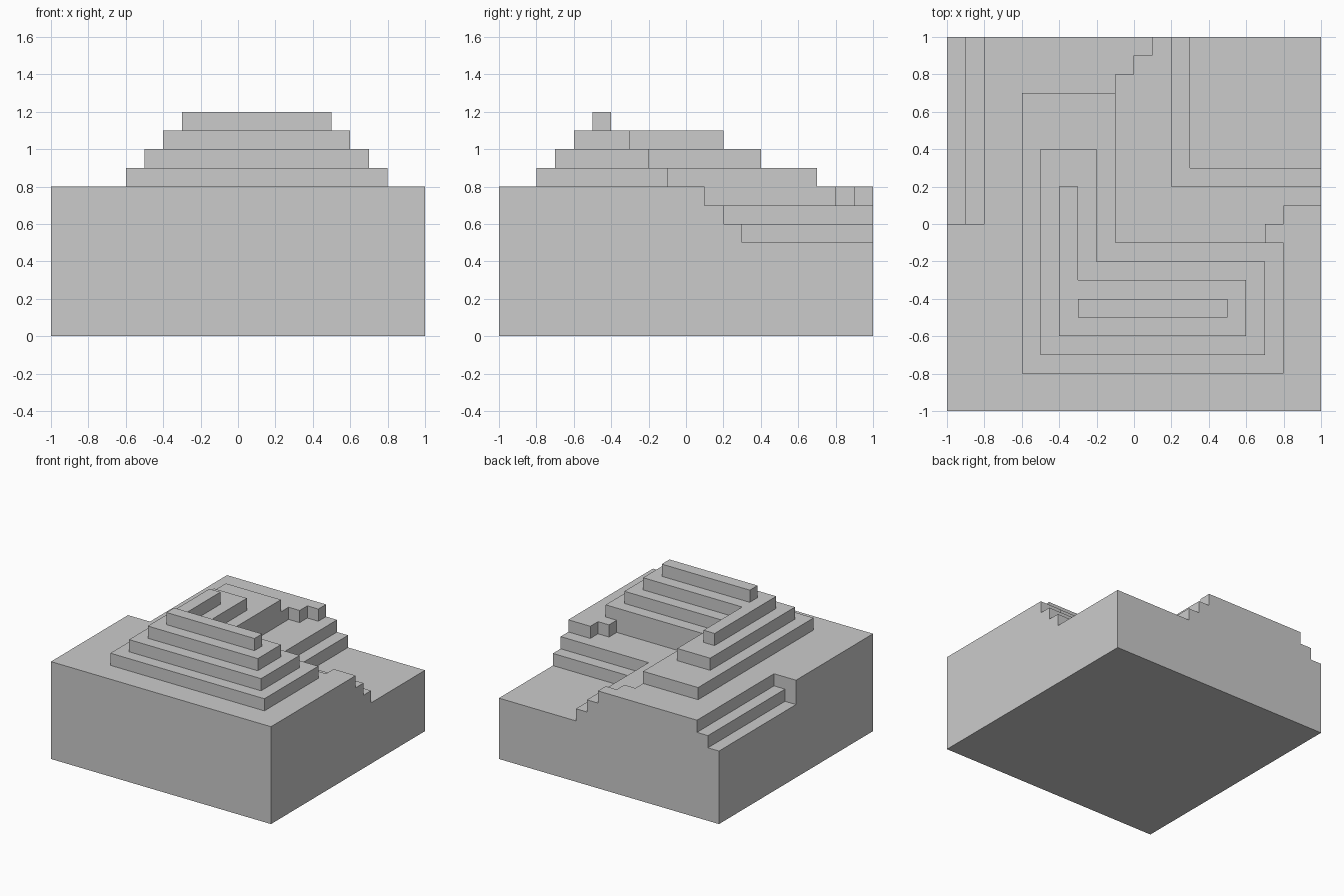
import bpy, bmesh, math

if "Cube" in bpy.data.objects:
    bpy.data.objects.remove(bpy.data.objects["Cube"])

STEP = 0.1
# Each terrace: union of rectangles (x0, y0, x1, y1) raised one more step
TERRACES = [
    # ground around the sunken back-right corner: z 0.6, 0.7, 0.8
    [(-1, -1, .3, 1), (-1, -1, 1, .3)],
    [(-.9, -1, .2, 1), (-1, -1, 1, 0), (-.9, -1, 1, .2)],
    [(-.8, -1, -.1, 1), (-1, -1, 1, -.1), (-1, -1, -.1, 0), (.7, -1, 1, 0),
     (.8, -1, 1, .1), (-.1, .8, 0, 1), (-.1, .9, .1, 1)],
    # L-shaped stepped hill: z 0.9, 1.0, 1.1
    [(-.6, -.8, .8, -.1), (-.6, -.8, -.1, .7)],
    [(-.5, -.7, .7, -.2), (-.5, -.7, -.2, .4)],
    [(-.4, -.6, .6, -.3), (-.4, -.6, -.3, .2)],
    # ridge on top: z 1.2
    [(-.3, -.5, .5, -.4)],
]


def inside(p, rects):
    return any(x0 < p.x < x1 and y0 < p.y < y1 for x0, y0, x1, y1 in rects)


def raise_region(bm, z, rects):
    """Extrude the flat cells at height z that lie inside the rectangles."""
    cells = []
    for f in bm.faces:
        flat = all(abs(v.co.z - z) < 1e-4 for v in f.verts)
        if flat and inside(f.calc_center_median(), rects):
            cells.append(f)
    ext = bmesh.ops.extrude_face_region(bm, geom=cells)["geom"]
    old = [f for f in cells if f.is_valid]
    if old:
        bmesh.ops.delete(bm, geom=old, context='FACES')
    verts = [g for g in ext if isinstance(g, bmesh.types.BMVert)]
    bmesh.ops.translate(bm, vec=(0, 0, STEP), verts=verts)


bm = bmesh.new()
# Base block, gridded on top
bmesh.ops.create_grid(bm, x_segments=20, y_segments=20, size=1)
bmesh.ops.translate(bm, vec=(0, 0, .5), verts=bm.verts[:])
rim = [e for e in bm.edges if e.is_boundary]
skirt = bmesh.ops.extrude_edge_only(bm, edges=rim)["geom"]
for v in (g for g in skirt if isinstance(g, bmesh.types.BMVert)):
    v.co.z = 0
bmesh.ops.contextual_create(
    bm, geom=[g for g in skirt if isinstance(g, bmesh.types.BMEdge) and g.is_boundary])

# Terraces
for i, rects in enumerate(TERRACES):
    raise_region(bm, .5 + i * STEP, rects)

# Merge coplanar cells into clean flat faces
bmesh.ops.recalc_face_normals(bm, faces=bm.faces[:])
bmesh.ops.dissolve_limit(bm, angle_limit=math.radians(1),
                         verts=bm.verts[:], edges=bm.edges[:])
mesh = bpy.data.meshes.new("terraced_hill")
bm.to_mesh(mesh)
bm.free()
bpy.context.collection.objects.link(bpy.data.objects.new("terraced_hill", mesh))
